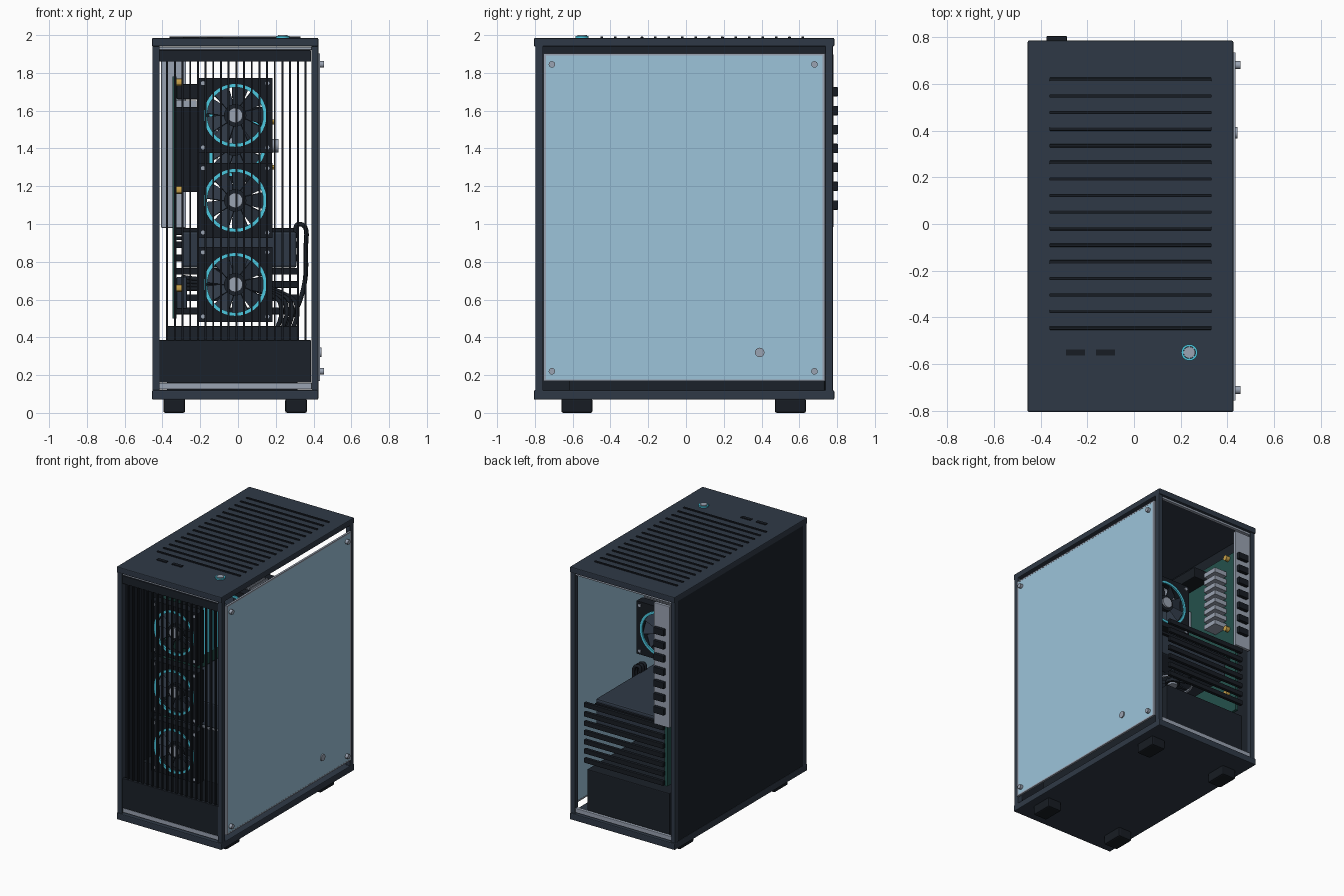
import bpy, bmesh, math
from mathutils import Matrix, Vector

if "Cube" in bpy.data.objects:
    bpy.data.objects.remove(bpy.data.objects["Cube"])


def mat(name, hexa):
    m = bpy.data.materials.new(name)
    c = [int(hexa[i:i + 2], 16) / 255 for i in (0, 2, 4)]
    m.diffuse_color = [((v + 0.055) / 1.055) ** 2.4 if v > 0.04 else v / 12.92 for v in c] + [1]
    m.use_nodes = True
    m.node_tree.nodes["Principled BSDF"].inputs["Base Color"].default_value = m.diffuse_color
    return m


FRAME = mat("painted_steel", "2f3946")
BLACK = mat("black_plastic", "171c23")
DARK = mat("dark_panel", "1b2129")
SILVER = mat("silver", "9aa3b2")
GLASS = mat("tinted_glass", "9cc4da")
CYAN = mat("cyan_light", "4cc8e0")
GOLD = mat("brass", "c9a24a")
GREEN = mat("circuit_green", "24504c")

X = Matrix.Rotation(math.pi / 2, 4, 'Y')
FRONT = Matrix.Rotation(math.pi / 2, 4, 'X')
BACK = Matrix.Rotation(-math.pi / 2, 4, 'X')
DOWN = Matrix.Rotation(math.pi, 4, 'X')
UP = Matrix.Identity(4)


def finish(name, bm, m, world=UP, smooth=False):
    bmesh.ops.recalc_face_normals(bm, faces=bm.faces)
    me = bpy.data.meshes.new(name)
    bm.to_mesh(me)
    bm.free()
    me.materials.append(m)
    ob = bpy.data.objects.new(name, me)
    bpy.context.collection.objects.link(ob)
    ob.matrix_world = world
    if smooth:
        for o in bpy.context.selected_objects:
            o.select_set(False)
        ob.select_set(True)
        bpy.context.view_layer.objects.active = ob
        bpy.ops.object.shade_smooth_by_angle()
    return ob


def box(name, x, y, z, m, bevel=0.0):
    bm = bmesh.new()
    size = (x[1] - x[0], y[1] - y[0], z[1] - z[0])
    mid = Vector((sum(x) / 2, sum(y) / 2, sum(z) / 2))
    bmesh.ops.create_cube(bm, size=1, matrix=Matrix.Diagonal((*size, 1)))
    ob = finish(name, bm, m, Matrix.Translation(mid))
    if bevel:
        b = ob.modifiers.new("bevel", 'BEVEL')
        b.width, b.segments = bevel, 2
    return ob


def cyl(name, c, r, depth, axis, m, seg=24):
    bm = bmesh.new()
    bmesh.ops.create_cone(bm, cap_ends=True, segments=seg, radius1=r, radius2=r, depth=depth)
    return finish(name, bm, m, Matrix.Translation(c) @ axis, True)


def ring(name, c, r_in, r_out, depth, axis, m, square=False, seg=40):
    bm = bmesh.new()
    rows = []
    for i in range(seg):
        a = 2 * math.pi * i / seg
        d = Vector((math.cos(a), math.sin(a), 0))
        o = d * r_out / (max(abs(d.x), abs(d.y)) if square else 1)
        h = Vector((0, 0, depth / 2))
        rows.append([bm.verts.new(p) for p in (d * r_in - h, o - h, o + h, d * r_in + h)])
    for a, b in zip(rows, rows[1:] + rows[:1]):
        for k in range(4):
            bm.faces.new((a[k], a[k - 1], b[k - 1], b[k]))
    return finish(name, bm, m, Matrix.Translation(c) @ axis, True)


def fan(name, c, r, axis, square=True):
    """Framed fan whose face looks along the axis."""
    def at(x, y, z):
        return Vector(c) + (axis @ Vector((x, y, z)))
    if square:
        ring(name + "_frame", c, r * 0.84, r, 0.07, axis, BLACK, True)
        for sx in (-1, 1):
            for sy in (-1, 1):
                cyl(name + "_screw", at(sx * r * .86, sy * r * .86, .036), .011, .01, axis, SILVER, 12)
    ring(name + "_light_ring", at(0, 0, .036), r * .75, r * .84, .012, axis, CYAN if square else SILVER)
    cyl(name + "_motor", at(0, 0, .0), r * .3, .06, axis, DARK)
    cyl(name + "_hub_cap", at(0, 0, .034), r * .2, .02, axis, SILVER)
    bm = bmesh.new()
    for i in range(9):
        blade = bmesh.ops.create_cube(bm, size=1)['verts']
        for v in blade:
            w = r * (.22 if v.co.x < 0 else .5)
            v.co = Vector((r * (.5 + v.co.x * .56), v.co.y * w, v.co.z * .007))
        turn = Matrix.Rotation(i * math.tau / 9, 4, 'Z') @ Matrix.Rotation(.45, 4, 'X')
        bmesh.ops.transform(bm, matrix=turn, verts=blade)
    finish(name + "_blades", bm, FRAME, Matrix.Translation(c) @ axis)


def cable(name, pts, r, m):
    cu = bpy.data.curves.new(name, 'CURVE')
    cu.dimensions, cu.bevel_depth, cu.bevel_resolution = '3D', r, 2
    s = cu.splines.new('BEZIER')
    s.bezier_points.add(len(pts) - 1)
    for p, co in zip(s.bezier_points, pts):
        p.co = co
        p.handle_left_type = p.handle_right_type = 'AUTO'
    cu.materials.append(m)
    bpy.context.collection.objects.link(bpy.data.objects.new(name, cu))


# Case shell: plates, posts, left panel, trims, feet
W, D = (-.455, .425), (-.805, .785)
box("top_panel", W, D, (1.94, 1.985), FRAME, .006)
box("bottom_panel", W, D, (.07, .12), FRAME, .006)
box("left_panel", (-.45, -.42), (-.77, .75), (.11, 1.95), DARK)
for x in ((-.453, -.415), (.388, .425)):
    for y in ((-.797, -.757), (.737, .777)):
        box("corner_post", x, y, (.11, 1.95), FRAME, .004)
for y in ((-.785, -.765), (.745, .77)):
    for z in ((.125, .158), (1.922, 1.938)):
        box("trim_strip", (-.418, .39), y, z, SILVER, .003)
for x in ((-.395, -.28), (.25, .365)):
    for y in ((-.66, -.495), (.47, .635)):
        box("foot", x, y, (0, .075), BLACK, .01)

# Glass side panel with thumb screws and knob
box("glass_panel", (.422, .434), (-.742, .722), (.178, 1.892), GLASS)
for y in ((-.755, -.742), (.722, .735)):
    box("glass_edge", (.42, .435), y, (.168, 1.902), SILVER)
for z in ((.168, .178), (1.892, 1.902)):
    box("glass_edge", (.42, .435), (-.742, .722), z, SILVER)
for y in (-.71, .68):
    for z in (.22, 1.845):
        cyl("thumb_screw", (.443, y, z), .017, .024, X, SILVER)
cyl("glass_knob", (.436, .39, .32), .025, .012, X, SILVER)

# Top vents, power button, ports
for i in range(16):
    box("top_vent_slat", (-.362, .332), (-.453 + i * .071, -.439 + i * .071), (1.98, 1.993), BLACK, .003)
for x in (-.25, -.122):
    box("top_port", (x - .04, x + .04), (-.562, -.537), (1.98, 1.991), BLACK)
ring("power_button_ring", (.237, -.55, 1.988), .026, .035, .014, UP, CYAN)
cyl("power_button", (.237, -.55, 1.99), .025, .02, UP, SILVER)

# Front grille and fans
box("front_lower_panel", (-.42, .387), (-.79, -.762), (.16, .385), DARK, .004)
box("front_upper_bar", (-.418, .387), (-.79, -.762), (1.86, 1.92), DARK, .004)
for i in range(19):
    x = -.375 + i * .0407
    box("grille_bar", (x - .005, x + .005), (-.785, -.768), (.38, 1.865), BLACK)
for z in (1.575, 1.125, .68):
    fan("front_fan", (-.015, -.705, z), .198, FRONT)

# Power supply shroud
box("power_supply_shroud", (-.375, .315), (-.62, .735), (.115, .46), DARK, .006)

# Motherboard, standoffs, memory, heatsinks
box("motherboard", (-.347, -.325), (-.4, .72), (.5, 1.78), GREEN)
for y in (-.34, .15, .64):
    for z in (.66, 1.18, 1.75):
        cyl("standoff", (-.312, y, z), .02, .035, X, GOLD, 12)
for i in range(4):
    y = -.2 + i * .045
    box("memory_stick", (-.325, -.15), (y, y + .018), (1.17, 1.62), BLACK)
    box("memory_light", (-.15, -.135), (y, y + .018), (1.17, 1.62), CYAN)
for i in range(8):
    z = 1.2 + i * .06
    box("regulator_fin", (-.325, -.22), (.5, .62), (z, z + .035), SILVER)
box("upper_heatsink", (-.325, -.2), (0, .42), (1.66, 1.74), BLACK, .006)
box("chipset_heatsink", (-.325, -.27), (-.3, -.05), (.55, .72), FRAME, .006)

# Processor tower cooler
box("cooler_base", (-.325, -.24), (.08, .24), (1.34, 1.5), SILVER, .006)
for i in range(16):
    x = -.215 + i * .025
    box("cooler_fin", (x, x + .008), (.05, .26), (1.22, 1.63), SILVER)
for y in (.1, .155, .21):
    for z in (1.3, 1.54):
        cyl("heat_pipe", (-.06, y, z), .012, .5, X, GOLD, 12)
cyl("cooler_cap", (.19, .155, 1.415), .036, .05, X, SILVER)
fan("cooler_front_fan", (-.02, .01, 1.42), .2, FRONT)
fan("cooler_rear_fan", (-.02, .3, 1.42), .2, BACK)

# Graphics card
box("graphics_card", (-.3, .31), (-.45, .64), (.77, .96), FRAME, .012)
box("graphics_card_edge", (-.325, .3), (-.43, .66), (.915, .935), BLACK)
for y in (-.22, .1, .42):
    fan("graphics_fan", (0, y, .745), .17, DOWN, False)

# Rear slot covers and port plate
for i in range(7):
    z = .54 + i * .07
    box("slot_cover", (-.348, .318), (.745, .77), (z - .018, z + .018), BLACK, .004)
box("rear_port_plate", (-.407, -.275), (.755, .78), (.98, 1.9), SILVER, .004)
for i in range(7):
    z = 1.1 + i * .1
    box("rear_port", (-.375, -.287), (.775, .805), (z - .025, z + .025), BLACK, .005)

# Cables
for i in range(3):
    y = .05 + i * .03
    cable("graphics_cable", [(.3, y, .93), (.325, y, 1.0), (.358, y, .85), (.33, y - .02, .6), (.24, y - .04, .44)], .012, BLACK)
for i in range(4):
    x = .2 + i * .028
    cable("power_cable", [(x, -.3, .42), (x + .03, -.28, .55), (x - .02, -.2, .62), (-.3, -.15, .66 + i * .02)], .012, BLACK)
